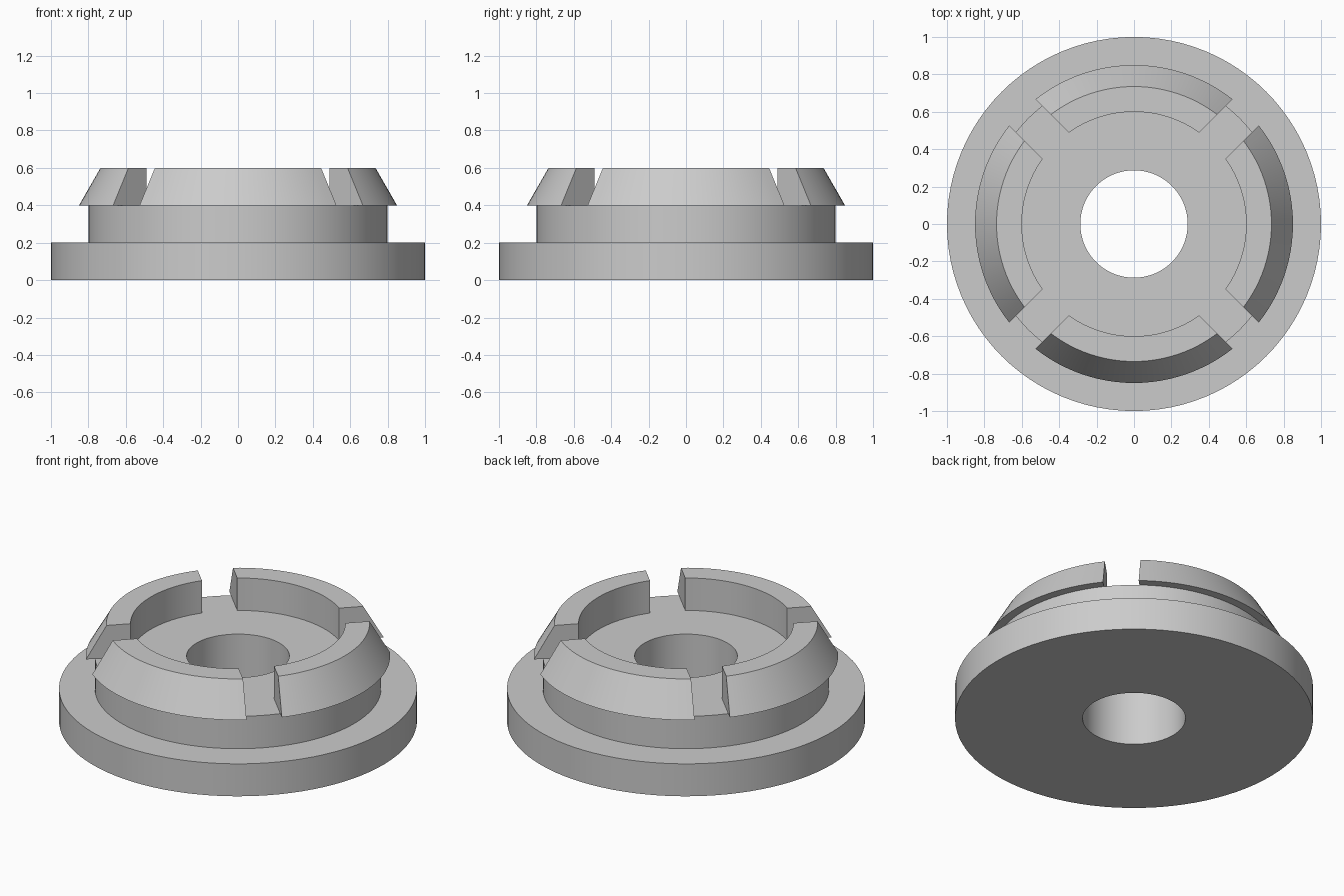
import bpy, bmesh, math

cube = bpy.data.objects.get("Cube")
if cube:
    bpy.data.objects.remove(cube, do_unlink=True)

grey = bpy.data.materials.new("light grey")
grey.use_nodes = True
grey.diffuse_color = (0.6, 0.6, 0.6, 1)
grey.node_tree.nodes["Principled BSDF"].inputs["Base Color"].default_value = grey.diffuse_color

SLOT_HALF = 0.1


def sweep(name, profile, steps, angle_at, closed):
    """Sweep a closed (radius, z) profile round the z axis."""
    bm = bmesh.new()
    count = steps if closed else steps + 1
    rings = []
    for i in range(count):
        ring = []
        for r, z in profile:
            a = angle_at(r, i / steps)
            ring.append(bm.verts.new((r * math.cos(a), r * math.sin(a), z)))
        rings.append(ring)
    n = len(profile)
    for i in range(steps):
        a, b = rings[i], rings[(i + 1) % count]
        for j in range(n):
            k = (j + 1) % n
            bm.faces.new((a[j], a[k], b[k], b[j]))
    if not closed:
        bm.faces.new(rings[0])
        bm.faces.new(rings[-1])
    bmesh.ops.recalc_face_normals(bm, faces=bm.faces)
    mesh = bpy.data.meshes.new(name)
    bm.to_mesh(mesh)
    bm.free()
    mesh.materials.append(grey)
    obj = bpy.data.objects.new(name, mesh)
    bpy.context.collection.objects.link(obj)
    bpy.ops.object.select_all(action="DESELECT")
    obj.select_set(True)
    bpy.context.view_layer.objects.active = obj
    bpy.ops.object.shade_smooth_by_angle(angle=math.radians(25))
    return obj


# Stepped base with a through hole
base_profile = [(0.287, 0), (1, 0), (1, 0.2), (0.8, 0.2), (0.8, 0.4), (0.287, 0.4)]
sweep("stepped_base", base_profile, 96, lambda r, t: t * math.tau, True)

# Four bevelled clips, parted by parallel-sided slots on the diagonals
clip_profile = [(0.6, 0.4), (0.85, 0.4), (0.735, 0.6), (0.6, 0.6)]
for side, heading in (("left", 0), ("back", 90), ("right", 180), ("front", 270)):
    def clip_angle(r, t, heading=heading):
        half = math.pi / 4 - math.asin(SLOT_HALF / r)
        return math.radians(heading) + (2 * t - 1) * half
    sweep(side + "_clip", clip_profile, 24, clip_angle, False)
